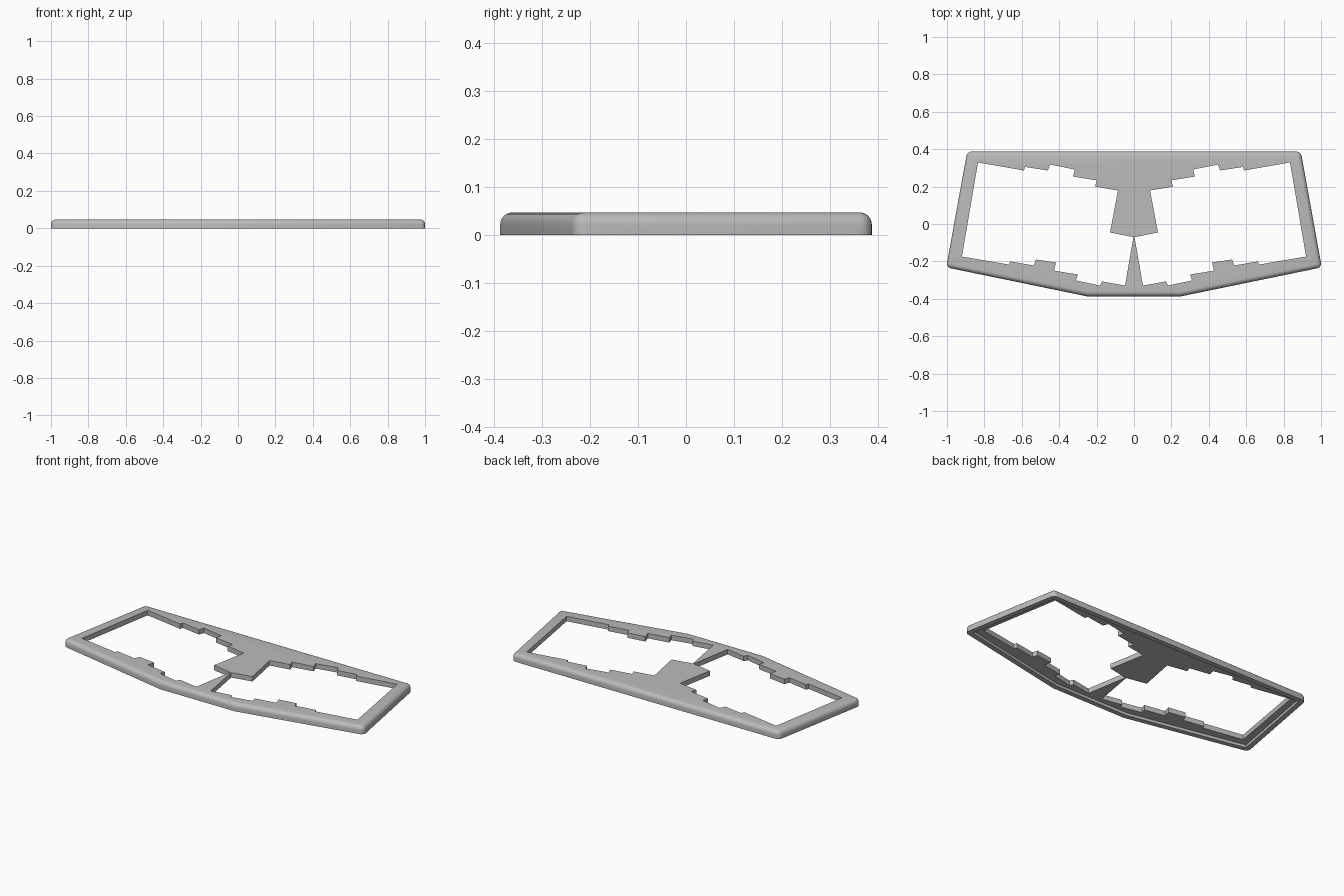
import bpy
import bmesh
from mathutils import Vector

HEIGHT, FILLET, RIM, RECESS = 0.047, 0.025, 0.03, 0.017

cube = bpy.data.objects.get("Cube")
if cube:
    bpy.data.objects.remove(cube, do_unlink=True)

grey = bpy.data.materials.new("matte grey")
grey.use_nodes = True
grey.diffuse_color = (0.5, 0.5, 0.5, 1)
grey.node_tree.nodes["Principled BSDF"].inputs["Base Color"].default_value = (0.5, 0.5, 0.5, 1)


def mirror_x(points):
    return [(-x, y) for x, y in reversed(points)]


def inset(points, distance):
    """Move every side of a counter-clockwise polygon inward, with mitred corners."""
    result = []
    for i, p in enumerate(points):
        before, here, after = Vector(points[i - 1]), Vector(p), Vector(points[(i + 1) % len(points)])
        a, b = (here - before).normalized(), (after - here).normalized()
        na, nb = Vector((-a.y, a.x)), Vector((-b.y, b.x))
        result.append(tuple(here + (na + nb) * distance / (1 + na.dot(nb))))
    return result


def prism(name, points, low, high, rounded=False):
    bm = bmesh.new()
    base = bm.faces.new([bm.verts.new((x, y, low)) for x, y in points])
    top = bmesh.ops.extrude_face_region(bm, geom=[base])["geom"]
    for v in top:
        if isinstance(v, bmesh.types.BMVert):
            v.co.z = high
    bmesh.ops.recalc_face_normals(bm, faces=bm.faces[:])
    if rounded:
        # top border and the four main corners; the shallow front bends stay crisp
        edges = []
        for e in bm.edges:
            a, b = e.verts
            upright = abs(a.co.z - b.co.z) > 0.01
            if (upright and abs(a.co.x) > 0.5) or min(a.co.z, b.co.z) > low + 0.01:
                edges.append(e)
        bmesh.ops.bevel(bm, geom=edges, offset=FILLET, offset_type='OFFSET',
                        segments=6, profile=0.5, affect='EDGES')
    mesh = bpy.data.meshes.new(name)
    bm.to_mesh(mesh)
    bm.free()
    obj = bpy.data.objects.new(name, mesh)
    bpy.context.collection.objects.link(obj)
    mesh.materials.append(grey)
    return obj


# Six-sided outline, counter-clockwise
half = [(0.25, -0.387), (1.004, -0.232), (0.892, 0.387)]
outline = half + mirror_x(half)
frame = prism("case_frame", outline, 0, HEIGHT, rounded=True)

# Stepped opening beside the centre tongue
opening = [
    (0.003, -0.07), (0.048, -0.329), (0.171, -0.307), (0.182, -0.329),
    (0.31, -0.302), (0.30, -0.27), (0.428, -0.249), (0.417, -0.206),
    (0.524, -0.19), (0.535, -0.222), (0.663, -0.2), (0.668, -0.217),
    (0.92, -0.174), (0.834, 0.329), (0.588, 0.286), (0.583, 0.305),
    (0.46, 0.286), (0.449, 0.318), (0.316, 0.291), (0.326, 0.254),
    (0.198, 0.233), (0.209, 0.2), (0.086, 0.179), (0.128, -0.045),
]
cutters = [
    prism("underside_recess_cutter", inset(outline, RIM), -0.1, RECESS),
    prism("left_opening_cutter", opening, -0.2, 0.2),
    prism("right_opening_cutter", mirror_x(opening), -0.2, 0.2),
]
for cutter in cutters:
    cut = frame.modifiers.new(cutter.name, 'BOOLEAN')
    cut.operation, cut.solver, cut.object = 'DIFFERENCE', 'EXACT', cutter

# Apply the cuts, then drop the cutters
bpy.context.view_layer.objects.active = frame
frame.select_set(True)
for cutter in cutters:
    bpy.ops.object.modifier_apply(modifier=cutter.name)
for cutter in cutters:
    bpy.data.objects.remove(cutter, do_unlink=True)

bpy.ops.object.shade_smooth_by_angle(angle=0.5)
